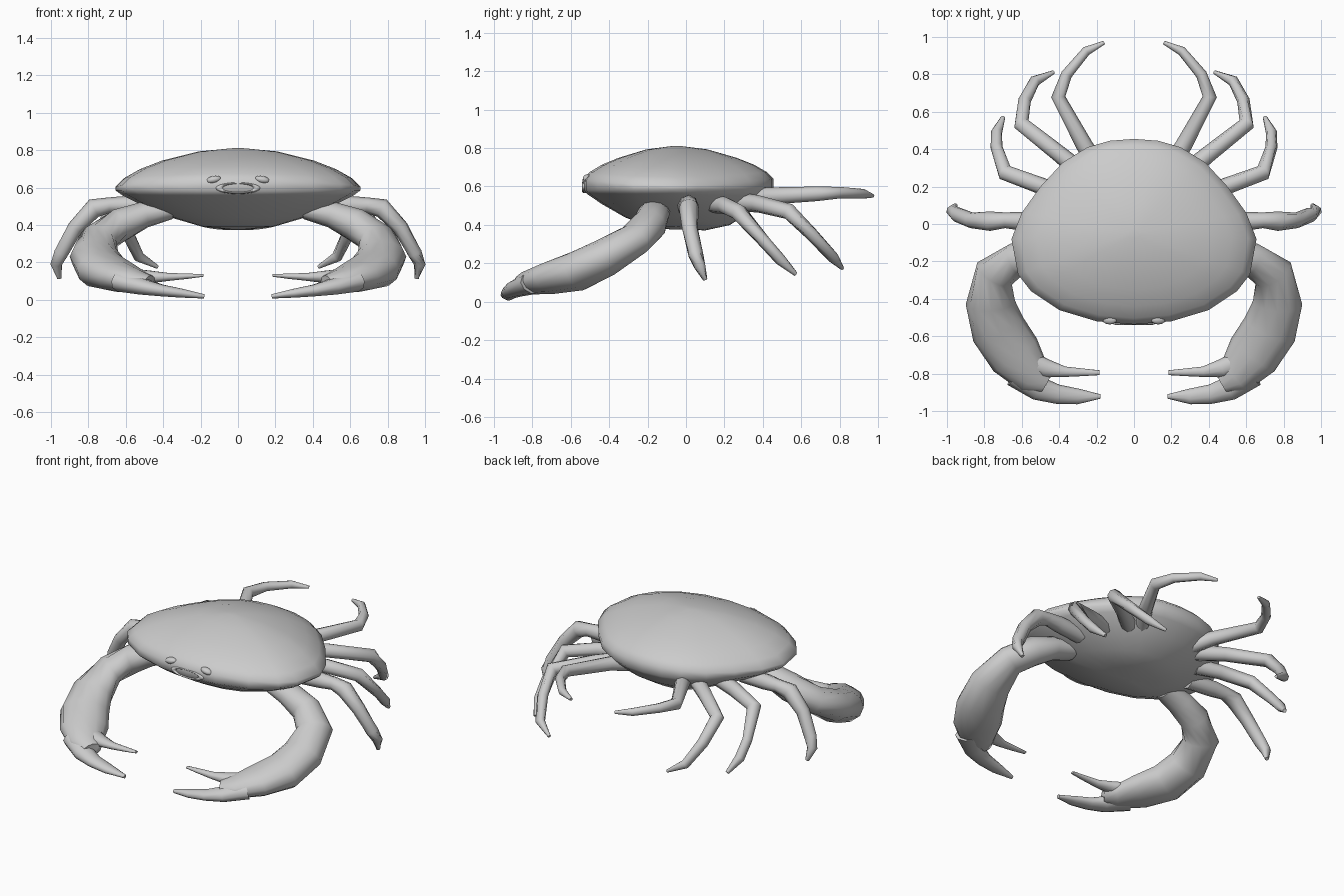
import bpy, math
from math import sin, cos, pi
from mathutils import Vector

if "Cube" in bpy.data.objects:
    bpy.data.objects.remove(bpy.data.objects["Cube"])


def make_object(name, verts, faces):
    mesh = bpy.data.meshes.new(name)
    mesh.from_pydata(verts, [], faces)
    obj = bpy.data.objects.new(name, mesh)
    bpy.context.collection.objects.link(obj)
    finish(obj)
    return obj


def finish(obj, angle=60):
    bpy.ops.object.select_all(action='DESELECT')
    obj.select_set(True)
    bpy.context.view_layer.objects.active = obj
    bpy.ops.object.mode_set(mode='EDIT')
    bpy.ops.mesh.select_all(action='SELECT')
    bpy.ops.mesh.normals_make_consistent(inside=False)
    bpy.ops.object.mode_set(mode='OBJECT')
    bpy.ops.object.shade_smooth_by_angle(angle=math.radians(angle))


def skin(rings, n):
    """Quads between successive rings, plus end caps."""
    faces = [(r * n + i, r * n + (i + 1) % n, (r + 1) * n + (i + 1) % n, (r + 1) * n + i)
             for r in range(rings - 1) for i in range(n)]
    return faces + [tuple(range(n)), tuple(range((rings - 1) * n, rings * n))]


def limb(name, path, side, n=10):
    """Tapered tube; path rows are x, y, z, horizontal radius, vertical radius."""
    pts = [Vector((p[0] * side, p[1], p[2])) for p in path]
    verts = []
    for i, (c, p) in enumerate(zip(pts, path)):
        a = (c - pts[i - 1]).normalized() if i else None
        b = (pts[i + 1] - c).normalized() if i < len(pts) - 1 else None
        t = ((a or b) + (b or a)).normalized()
        across = t.cross(Vector((0, 0, 1))).normalized()
        up = across.cross(t)
        for k in range(n):
            w = 2 * pi * k / n
            verts.append(c + across * p[3] * cos(w) + up * p[4] * sin(w))
    return make_object(name, verts, skin(len(pts), n))


# shell: half outline seen from above, mirrored and lofted through scaled rings
half = [(0, .455), (.13, .445), (.25, .41), (.38, .33), (.5, .2), (.6, .06), (.655, -.08),
        (.62, -.27), (.55, -.36), (.4, -.46), (.2, -.52), (0, -.537)]
outline = half + [(-x, y) for x, y in half[-2:0:-1]]
# scale, height, extra height toward front and back, flattening of the rear belly
levels = [(.05, .376, 0, 0), (.3, .392, 0, .02), (.55, .44, 0, .04), (.8, .51, 0, .03),
          (.95, .56, 0, .01), (1, .585, -.005, 0), (1, .605, .035, 0), (.93, .65, .025, 0),
          (.8, .698, .015, 0), (.62, .744, .005, 0), (.32, .793, 0, 0), (.05, .81, 0, 0)]
yc = -.05
verts = []
for s, z, lift, belly in levels:
    for x, y in outline:
        d = (y - yc) / .5
        verts.append((x * s, yc + (y - yc) * s, z + lift * d * d - belly * max(0, d)))
make_object("shell", verts, skin(len(levels), len(outline)))

# mouth ring and eye bumps
bpy.ops.mesh.primitive_torus_add(major_segments=20, minor_segments=8, major_radius=.1,
                                 minor_radius=.022, location=(0, -.522, .597),
                                 rotation=(pi / 2, 0, 0))
mouth = bpy.context.object
mouth.name = "mouth"
mouth.scale = (1.0, .26, .8)
finish(mouth)
for side, label in ((1, "right"), (-1, "left")):
    bpy.ops.mesh.primitive_uv_sphere_add(segments=12, ring_count=8, radius=1,
                                         location=(.13 * side, -.512, .642),
                                         rotation=(0, .2 * side, 0))
    eye = bpy.context.object
    eye.name = "eye_" + label
    eye.scale = (.04, .025, .02)
    finish(eye)

# claw arm with palm, and its two fingers
arm = [(.36, -.15, .48, .07, .05), (.5, -.17, .455, .085, .07), (.63, -.19, .4, .09, .09),
       (.745, -.265, .325, .11, .085), (.768, -.42, .23, .132, .1), (.725, -.565, .16, .148, .105),
       (.635, -.7, .125, .145, .085), (.54, -.81, .1, .105, .062), (.47, -.85, .09, .06, .04)]
upper_finger = [(.58, -.73, .125, .06, .045), (.47, -.772, .122, .05, .035),
                (.37, -.79, .122, .028, .022), (.27, -.793, .126, .02, .015),
                (.185, -.795, .13, .013, .007)]
lower_finger = [(.62, -.79, .1, .09, .06), (.51, -.88, .07, .065, .045),
                (.41, -.91, .05, .052, .033), (.3, -.922, .035, .042, .025),
                (.18, -.922, .018, .012, .012)]

# walking legs, front to back: x, y, z, radius
legs = [
    [(.42, 0, .5, .05), (.6, .015, .505, .05), (.69, .02, .505, .042), (.77, .015, .49, .052),
     (.87, .02, .385, .042), (.945, .05, .25, .04), (.972, .07, .19, .032), (.955, .1, .115, .012)],
    [(.36, .15, .51, .05), (.5, .205, .5, .045), (.69, .275, .465, .044), (.735, .41, .31, .032),
     (.735, .49, .22, .03), (.7, .57, .145, .012)],
    [(.26, .26, .52, .05), (.4, .375, .51, .045), (.602, .535, .47, .043), (.585, .66, .345, .034),
     (.53, .765, .23, .03), (.43, .812, .175, .01)],
    [(.18, .28, .52, .05), (.265, .42, .55, .045), (.405, .68, .562, .038), (.36, .8, .568, .03),
     (.255, .925, .562, .025), (.16, .97, .552, .01)],
]

for side, label in ((1, "right"), (-1, "left")):
    limb("claw_arm_" + label, arm, side, 12)
    limb("claw_upper_finger_" + label, upper_finger, side)
    limb("claw_lower_finger_" + label, lower_finger, side)
    for i, leg in enumerate(legs):
        limb(f"leg_{i + 1}_{label}", [p + (p[3],) for p in leg], side, 8)
